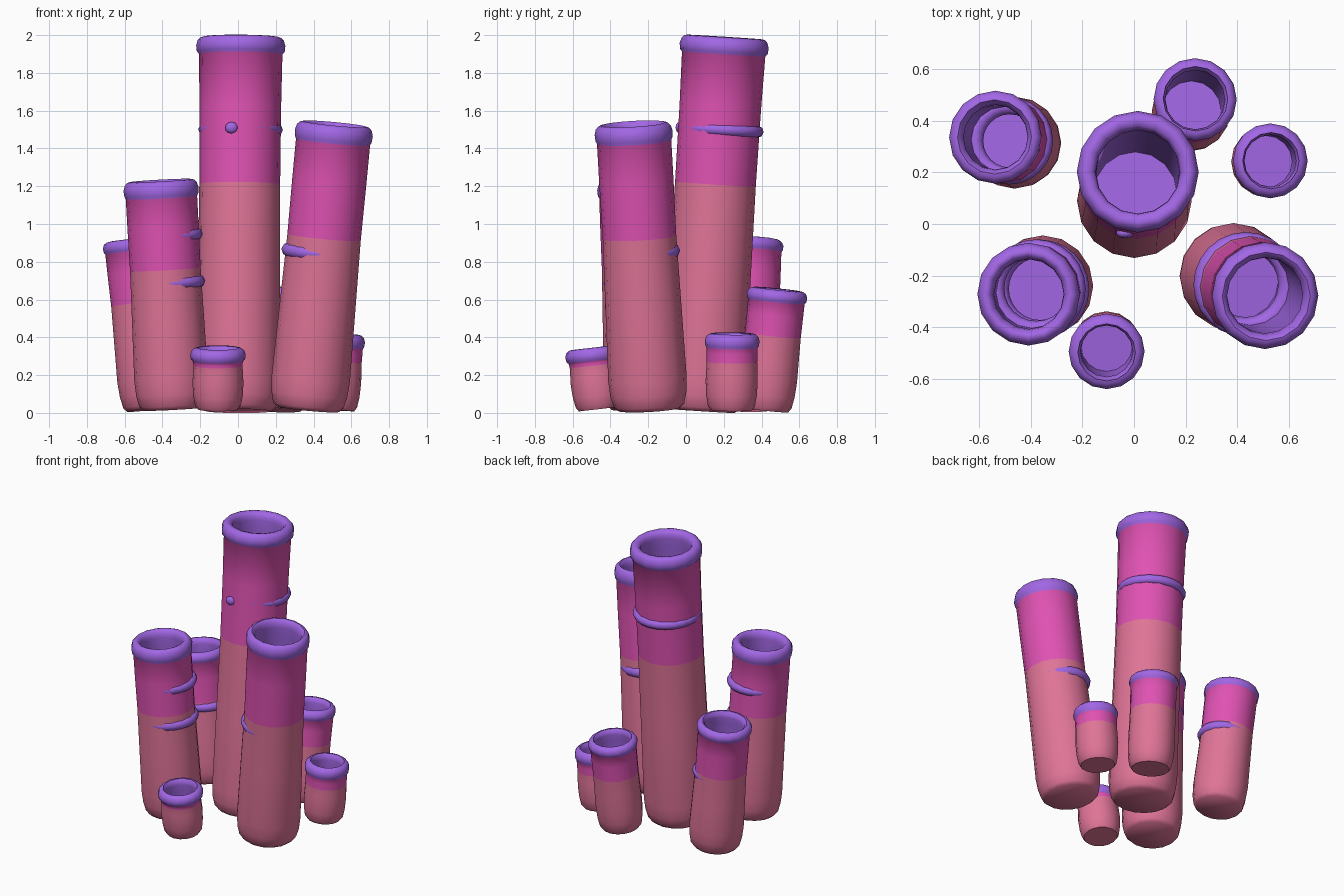
import bpy, bmesh, math
from mathutils import Vector

if "Cube" in bpy.data.objects:
    bpy.data.objects.remove(bpy.data.objects["Cube"])

SIDES = 16


def material(name, rgb):
    m = bpy.data.materials.new(name)
    m.diffuse_color = (*rgb, 1)
    m.use_nodes = True
    m.node_tree.nodes["Principled BSDF"].inputs["Base Color"].default_value = m.diffuse_color
    return m


PINK = material("dusty_pink", (0.74, 0.175, 0.31))
MAGENTA = material("magenta", (0.74, 0.085, 0.45))
PURPLE = material("purple", (0.36, 0.135, 0.78))


def frame(base, top):
    n = (top - base).normalized()
    u = (Vector((1, 0, 0)) - n * n.x).normalized()
    return n, u, n.cross(u)


def finish(bm, name, mats):
    bmesh.ops.recalc_face_normals(bm, faces=bm.faces)
    me = bpy.data.meshes.new(name)
    bm.to_mesh(me)
    bm.free()
    for m in mats:
        me.materials.append(m)
    ob = bpy.data.objects.new(name, me)
    bpy.context.collection.objects.link(ob)
    bpy.ops.object.select_all(action='DESELECT')
    ob.select_set(True)
    bpy.context.view_layer.objects.active = ob
    bpy.ops.object.shade_smooth_by_angle(angle=math.radians(50))
    return ob


def tube(name, base, top, r_base, r_neck, r_rim, hole, mid, rim):
    """Leaning hollow tube; mid and rim are the heights where the colour changes."""
    base, top = Vector(base), Vector(top)
    n, u, v = frame(base, top)
    L = (top - base).length
    k = L / (top.z - base.z)
    lo, hi = (mid - base.z) * k, (rim - base.z) * k
    h = L - hi
    round_h = min(0.16, lo * 0.6)
    # profile: radius, distance along the axis, material of the band below
    prof = [(r_base * 0.8, 0, 0), (r_base * 0.9, 0.02, 0),
            (r_base * 0.97, round_h * 0.5, 0), (r_base, round_h, 0),
            ((r_base + r_neck) / 2, (round_h + lo) / 2, 0), (r_neck, lo, 0),
            (r_neck * 1.01, lo + (hi - lo) * 0.6, 1),
            (r_neck * 0.5 + r_rim * 0.5 - 0.004, hi, 1),
            (r_rim - 0.003, hi + h * 0.15, 2), (r_rim, hi + h * 0.5, 2),
            (r_rim - 0.008, hi + h * 0.8, 2), (r_rim - 0.022, L - h * 0.04, 2),
            (r_rim - 0.036, L, 2), (hole + 0.016, L - h * 0.06, 2),
            (hole + 0.003, L - h * 0.3, 2), (hole, L - h * 0.6, 2),
            (hole + 0.004, L - h * 1.2, 2), (hole, L * 0.3, 2)]
    bm = bmesh.new()
    rings = []
    for r, d, _ in prof:
        c = base + n * d
        rings.append([bm.verts.new(c + (u * math.cos(a) + v * math.sin(a)) * r)
                      for a in (2 * math.pi * i / SIDES for i in range(SIDES))])
    for j in range(1, len(rings)):
        for i in range(SIDES):
            q = (i + 1) % SIDES
            f = bm.faces.new((rings[j - 1][i], rings[j - 1][q], rings[j][q], rings[j][i]))
            f.material_index = prof[j][2]
    bm.faces.new(rings[0])
    bm.faces.new(rings[-1]).material_index = 2
    finish(bm, name, (PINK, MAGENTA, PURPLE))


def band(name, base, top, z, major, minor, direction, offset):
    """Purple ring pushed sideways so that only one side breaks the surface."""
    base, top = Vector(base), Vector(top)
    n, u, v = frame(base, top)
    d = Vector((*direction, 0)).normalized()
    c = base + (top - base) * ((z - base.z) / (top.z - base.z)) + d * offset
    bm = bmesh.new()
    N, M = 24, 8
    grid = []
    for i in range(N):
        a = 2 * math.pi * i / N
        out = u * math.cos(a) + v * math.sin(a)
        grid.append([bm.verts.new(c + out * (major + minor * math.cos(b)) + n * minor * math.sin(b))
                     for b in (2 * math.pi * j / M for j in range(M))])
    for i in range(N):
        for j in range(M):
            p, q = (i + 1) % N, (j + 1) % M
            bm.faces.new((grid[i][j], grid[p][j], grid[p][q], grid[i][q]))
    finish(bm, name, (PURPLE,))


# name: base, top, base radius, neck radius, rim radius, hole radius, mid height, rim height
TUBES = {
    "tall_center_tube": ((0, 0.08, 0.01), (0.015, 0.205, 1.99), 0.222, 0.214, 0.236, 0.162, 1.21, 1.90),
    "front_right_tube": ((0.37, -0.195, 0.02), (0.512, -0.28, 1.53), 0.208, 0.195, 0.207, 0.147, 0.93, 1.435),
    "front_left_tube": ((-0.345, -0.235, 0.02), (-0.41, -0.273, 1.23), 0.196, 0.187, 0.199, 0.135, 0.76, 1.14),
    "back_left_tube": ((-0.445, 0.31, 0.02), (-0.54, 0.337, 0.92), 0.178, 0.168, 0.18, 0.125, 0.58, 0.855),
    "back_right_tube": ((0.215, 0.42, 0.015), (0.238, 0.485, 0.655), 0.152, 0.148, 0.161, 0.115, 0.41, 0.59),
    "small_right_tube": ((0.505, 0.24, 0.015), (0.53, 0.245, 0.42), 0.138, 0.134, 0.145, 0.1, 0.27, 0.345),
    "small_front_tube": ((-0.106, -0.46, 0.02), (-0.106, -0.497, 0.345), 0.135, 0.13, 0.147, 0.1, 0.25, 0.275),
}
for name, spec in TUBES.items():
    tube(name, *spec)

# raised bands: tube, height, major radius, minor radius, direction, offset
BANDS = [
    ("tall_center_tube", 1.50, 0.192, 0.032, (0.15, 1), 0.014),
    ("front_right_tube", 0.85, 0.165, 0.038, (-1, 0.5), 0.018),
    ("front_left_tube", 0.94, 0.158, 0.033, (1, 0.8), 0.022),
    ("front_left_tube", 0.69, 0.156, 0.035, (1, 0.3), 0.018),
    ("back_left_tube", 0.55, 0.136, 0.033, (1, -0.2), 0.020),
]
for i, (name, z, major, minor, d, off) in enumerate(BANDS):
    band(f"raised_band_{i + 1}", *TUBES[name][:2], z, major, minor, d, off)

# small knob on the front of the tall tube
bm = bmesh.new()
bmesh.ops.create_icosphere(bm, subdivisions=2, radius=0.034)
bmesh.ops.scale(bm, vec=(1, 0.6, 0.9), verts=bm.verts)
bmesh.ops.translate(bm, vec=(-0.035, -0.035, 1.51), verts=bm.verts)
finish(bm, "front_knob", (PURPLE,))
